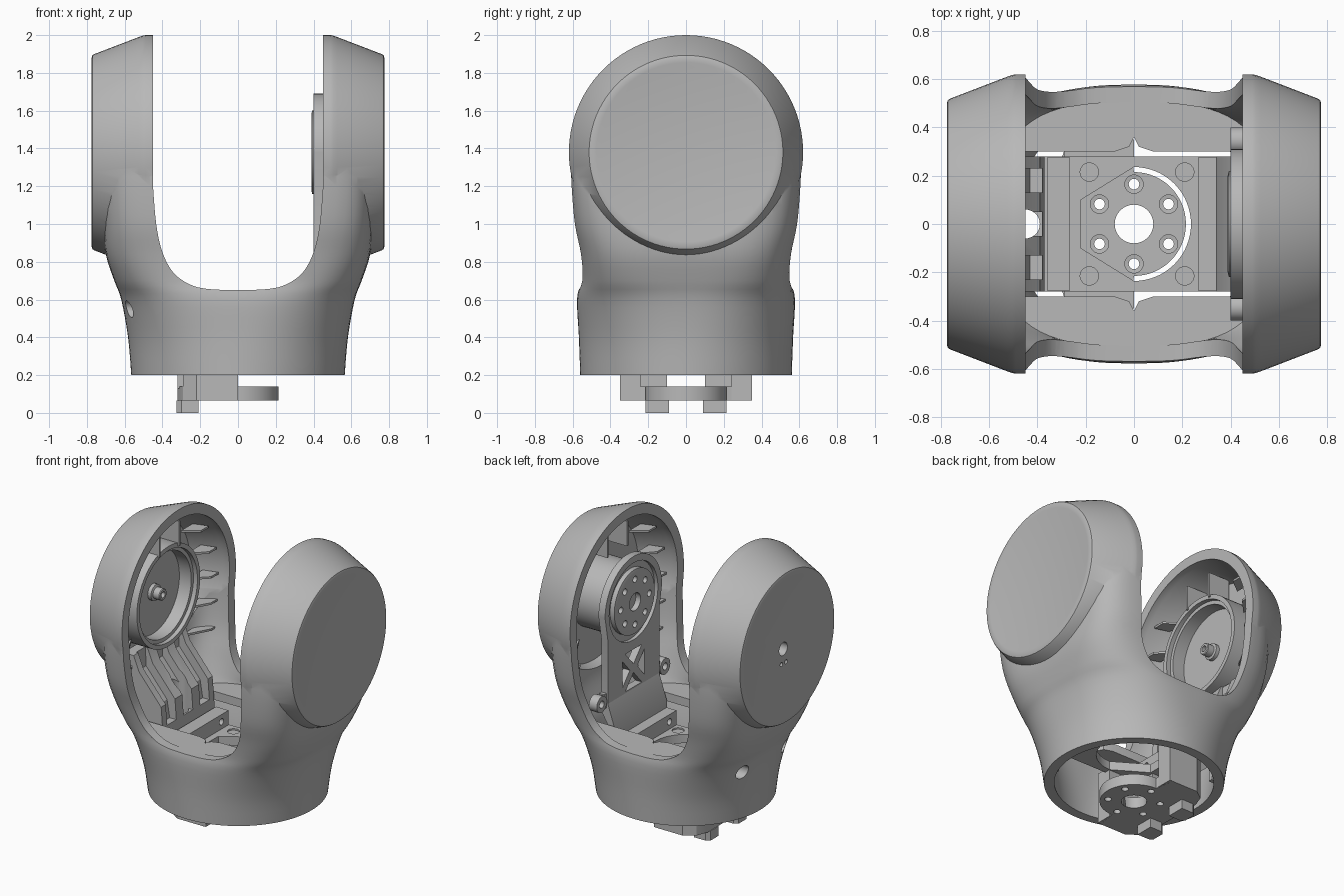
import bpy, bmesh
from math import cos, sin, pi, radians, sqrt

cube = bpy.data.objects.get("Cube")
if cube:
    bpy.data.objects.remove(cube, do_unlink=True)

grey = bpy.data.materials.new("plain grey")
grey.use_nodes = True
grey.diffuse_color = (0.48, 0.48, 0.48, 1)
grey.node_tree.nodes["Principled BSDF"].inputs["Base Color"].default_value = (0.48, 0.48, 0.48, 1)

HUB = 1.38  # height of the fork axis


def finish(name, bm):
    bmesh.ops.recalc_face_normals(bm, faces=bm.faces[:])
    mesh = bpy.data.meshes.new(name)
    bm.to_mesh(mesh)
    bm.free()
    mesh.materials.append(grey)
    obj = bpy.data.objects.new(name, mesh)
    bpy.context.collection.objects.link(obj)
    return obj


def skin(name, rings):
    """Closed solid through a list of equal-length rings."""
    bm = bmesh.new()
    rows = [[bm.verts.new(p) for p in ring] for ring in rings]
    n = len(rows[0])
    for a, b in zip(rows, rows[1:]):
        for i in range(n):
            bm.faces.new((a[i], a[(i + 1) % n], b[(i + 1) % n], b[i]))
    bm.faces.new(rows[0])
    bm.faces.new(rows[-1])
    return finish(name, bm)


def prism(name, pts, axis, lo, hi):
    place = {"x": lambda u, v, w: (w, u, v),
             "y": lambda u, v, w: (u, w, v),
             "z": lambda u, v, w: (u, v, w)}[axis]
    return skin(name, [[place(u, v, w) for u, v in pts] for w in (lo, hi)])


def disc(u, v, r, n=32):
    return [(u + r * cos(2 * pi * i / n), v + r * sin(2 * pi * i / n)) for i in range(n)]


def arc(u, v, r, start, n=32):
    """Half circle beginning at the start angle."""
    return [(u + r * cos(start + pi * i / n), v + r * sin(start + pi * i / n)) for i in range(n + 1)]


def box(name, x, y, z):
    return prism(name, [(x[0], y[0]), (x[1], y[0]), (x[1], y[1]), (x[0], y[1])], "z", *z)


def boolean(obj, others, op="DIFFERENCE"):
    for other in others:
        mod = obj.modifiers.new("cut", "BOOLEAN")
        mod.operation, mod.solver, mod.object = op, "EXACT", other
        bpy.context.view_layer.update()
        graph = bpy.context.evaluated_depsgraph_get()
        mesh = bpy.data.meshes.new_from_object(obj.evaluated_get(graph))
        obj.modifiers.clear()
        obj.data = mesh
        bpy.data.objects.remove(other, do_unlink=True)
    return obj


def spline(keys, steps):
    """Catmull-Rom interpolation through tuples."""
    ext = [keys[0]] + keys + [keys[-1]]
    out = []
    for p0, p1, p2, p3 in zip(ext, ext[1:], ext[2:], ext[3:]):
        for k in range(steps):
            t = k / steps
            out.append(tuple(b + 0.5 * t * (c - a + t * (2 * a - 5 * b + 4 * c - d + t * (3 * (b - c) + d - a)))
                             for a, b, c, d in zip(p0, p1, p2, p3)))
    return out + [keys[-1]]


# Body sections: height, half width, half depth, squareness
SECTIONS = [(0.2, 0.565, 0.56, 2), (0.4, 0.582, 0.567, 2.2), (0.6, 0.618, 0.577, 2.7),
            (0.7, 0.655, 0.558, 3.6), (0.84, 0.7, 0.566, 4.5), (1.0, 0.713, 0.596, 5.4),
            (1.2, 0.718, 0.612, 6), (HUB, 0.705, 0.619, 6)]


def loft(name, wall):
    rings = []
    for z, a, b, n in spline(SECTIONS, 4):
        ring = []
        for i in range(96):
            c, s = cos(2 * pi * i / 96), sin(2 * pi * i / 96)
            r = (abs(c / (a - wall)) ** n + abs(s / (b - wall)) ** n) ** (-1 / n)
            ring.append((r * c, r * s, z))
        rings.append(ring)
    if wall:
        rings.insert(0, [(x, y, 0.1) for x, y, z in rings[0]])
    return skin(name, rings)


def hub(name, side, profile, n=96):
    """Solid of revolution about the fork axis from (x, radius) pairs."""
    return skin(name, [[(side * x, y, z) for y, z in disc(0, HUB, r, n)] for x, r in profile])


# Outer shell: lofted body, two tapered hubs, fork gap and hollow inside
CAP = [(0.3, 0.62), (0.49, 0.62), (0.505, 0.617), (0.525, 0.61), (0.762, 0.519),
       (0.771, 0.513), (0.775, 0.5), (0.775, 0.475), (0.77, 0.45)]
CAVITY = [(0.28, 0.55), (0.5, 0.55), (0.7, 0.48)]
half = spline([(0.0, 0.65), (0.15, 0.655), (0.25, 0.678), (0.34, 0.74), (0.4, 0.85),
               (0.433, 1.0), (0.45, 1.2)], 5)
saddle = [(-x, z) for x, z in half[:0:-1]] + half
shell = loft("fork_shell", 0)
boolean(shell, [hub("cap", s, CAP) for s in (-1, 1)], "UNION")
boolean(shell, [loft("hollow", 0.065)] + [hub("hollow_cap", s, CAVITY) for s in (-1, 1)])
gap = [(-0.45, 2.2)] + saddle + [(0.45, 2.2)]
boolean(shell, [prism("gap", gap, "y", -1, 1)])
drills = [(0.04, HUB, 0.045), (0.06, 1.28, 0.014), (0.01, 1.28, 0.014), (0.22, 0.55, 0.048), (-0.25, 0.55, 0.045)]
boolean(shell, [prism("drill", disc(y, z, r), "x", -0.9, -0.4) for y, z, r in drills])

# Flat shelves reaching inward from the saddle, with a small notch in the middle
edge = [(0, 0.36), (0.02, 0.32), (0.08, 0.3), (0.47, 0.3), (0.47, 0.43), (0.34, 0.505), (0, 0.53)]
for s, word in ((-1, "front"), (1, "back")):
    loop = [(x, s * y) for x, y in edge] + [(-x, s * y) for x, y in edge[-2:0:-1]]
    prism(word + "_shelf", loop, "z", 0.59, 0.648)

# Level stiffening ribs along the side walls of both arms, plus one at the crown
for s, word in ((-1, "right"), (1, "left")):
    for t, end in ((-1, "front"), (1, "back")):
        for k in range(5):
            z = 0.98 + 0.18 * k
            rise = z - HUB
            wall = sqrt(0.28 - max(rise, 0) ** 2)
            inner = sqrt(max(0.125 - rise ** 2, 0.07))
            gusset = [(s * 0.52, t * (wall - 0.08)), (s * 0.52, t * wall), (s * 0.62, t * (wall - 0.03)), (s * 0.62, t * inner)]
            prism(f"{word}_{end}_rib_{k + 1}", gusset, "z", z - 0.007, z + 0.007)
        box(f"{word}_{end}_crown_rib", sorted((s * 0.52, s * 0.68)), sorted((t * 0.1, t * 0.114)), (1.69, 1.86))

# Bearing cup and spindle inside the right arm
cup = hub("bearing_cup", -1, [(0.53, 0.345), (0.715, 0.345)], 64)
boolean(cup, [hub("bore", -1, [(0.4, 0.315), (0.56, 0.315)], 64), hub("bore", -1, [(0.5, 0.29), (0.65, 0.29)], 64)])
spindle = hub("spindle", -1, [(0.57, 0.035), (0.575, 0.04), (0.62, 0.04), (0.625, 0.055), (0.69, 0.055)], 32)
boolean(spindle, [hub("bore", -1, [(0.4, 0.02), (0.64, 0.02)], 24)])

# Bent and grooved bracket at the foot of the right arm
bend = [(-0.68, 1.06), (-0.6, 1.06), (-0.56, 0.96), (-0.39, 0.76), (-0.37, 0.5), (-0.45, 0.4), (-0.52, 0.6), (-0.68, 0.85)]
bracket = prism("right_bracket", bend, "y", -0.28, 0.28)
groove = [(-0.62, 1.2), (-0.5, 1.2), (-0.3, 0.76), (-0.3, 0.62), (-0.43, 0.62), (-0.45, 0.74), (-0.61, 0.93)]
boolean(bracket, [prism("groove", groove, "y", y - 0.05, y + 0.05) for y in (-0.18, 0, 0.18)])
boolean(bracket, [prism("slot", disc(-0.45, 0, 0.06), "z", 0.3, 0.9)])

# Actuator plate inside the left arm, with truss openings and ears
outline = arc(0, HUB, 0.31, 0) + [(-0.28, 1.22), (-0.28, 0.76), (0.28, 0.76), (0.28, 1.22)]
plate = prism("actuator_plate", outline, "x", 0.4, 0.45)
truss = [[(-0.09, 1.05), (0.09, 1.05), (0, 0.95)], [(-0.09, 0.79), (0.09, 0.79), (0, 0.89)],
         [(-0.12, 1.01), (-0.12, 0.83), (-0.04, 0.92)], [(0.12, 1.01), (0.12, 0.83), (0.04, 0.92)]]
boolean(plate, [prism("opening", t, "x", 0.3, 0.6) for t in truss])
boolean(plate, [hub("recess", 1, [(0.38, 0.265), (0.425, 0.265)], 64)])
for s, word in ((-1, "front"), (1, "back")):
    ear = prism(word + "_ear", disc(s * 0.345, 0.8, 0.055), "x", 0.4, 0.46)
    boolean(ear, [prism("bore", disc(s * 0.345, 0.8, 0.024), "x", 0.3, 0.6)])
    box(word + "_ear_arm", (0.41, 0.45), sorted((s * 0.27, s * 0.305)), (0.75, 0.85))
hub("actuator_body", 1, [(0.44, 0.24), (0.7, 0.24)], 64)
horn = hub("output_horn", 1, [(0.388, 0.2), (0.393, 0.22), (0.43, 0.22)], 64)
boolean(horn, [hub("bore", 1, [(0.3, 0.06), (0.425, 0.06)])])
boolean(horn, [prism("bore", disc(0.155 * cos(k * pi / 4), HUB + 0.155 * sin(k * pi / 4), 0.022, 16), "x", 0.3, 0.42)
               for k in range(8)])

# Bent foot of the actuator plate
foot = [(0.4, 0.78), (0.45, 0.78), (0.45, 0.72), (0.38, 0.6), (0.38, 0.44), (0.34, 0.44), (0.34, 0.6)]
prism("plate_foot", foot, "y", -0.28, 0.28)

# Base actuator mount: floor plate with a pointed round opening and side rails
floor = box("mount_floor", (-0.37, 0.37), (-0.28, 0.28), (0.4, 0.46))
opening = arc(0, 0, 0.236, -pi / 2) + [(-0.22, 0.1), (-0.22, -0.1)]
boolean(floor, [prism("opening", opening, "z", 0.3, 0.6)])
boolean(floor, [prism("screw_hole", disc(x, y, 0.038), "z", 0.45, 0.6) for x in (-0.185, 0.21) for y in (-0.215, 0.215)])
box("left_mount_wall", (0.36, 0.47), (-0.28, 0.28), (0.4, 0.43))
for s, word in ((-1, "right"), (1, "left")):
    rail = box(word + "_rail", sorted((s * 0.265, s * 0.36)), (-0.275, 0.275), (0.4, 0.56))
    boolean(rail, [prism("bore", disc(y, 0.51, 0.022, 16), "x", -1, 1) for y in (-0.2, 0.2)])
    for t, end in ((-1, "front"), (1, "back")):
        box(f"{word}_{end}_post", sorted((s * 0.4, s * 0.44)), sorted((t * 0.25, t * 0.28)), (0.25, 0.6))

# Base yoke: flange with countersunk holes, uprights and two feet
flange_pts = arc(0, 0, 0.215, -pi / 2)
flange_pts += [(-0.02, 0.35), (-0.22, 0.35), (-0.29, 0.3), (-0.32, 0.22),
               (-0.32, -0.22), (-0.29, -0.3), (-0.22, -0.35), (-0.02, -0.35)]
flange = prism("yoke_flange", flange_pts, "z", 0.065, 0.14)
boolean(flange, [prism("bore", disc(0, 0, 0.08), "z", 0, 0.3)])
for k in range(6):
    a = pi / 6 + k * pi / 3
    steps = [(0, 0.022), (0.125, 0.022), (0.127, 0.038), (0.3, 0.038)]
    boolean(flange, [skin("bore", [[(x, y, z) for x, y in disc(0.165 * cos(a), 0.165 * sin(a), r, 24)] for z, r in steps])])
for s, word in ((-1, "front"), (1, "back")):
    side = [(0, s * 0.24), (0, s * 0.35), (-0.22, s * 0.35), (-0.29, s * 0.3), (-0.29, s * 0.24)]
    prism(word + "_yoke_upright", side, "z", 0.066, 0.42)
    box(word + "_yoke_block", (-0.32, -0.235), sorted((s * 0.1, s * 0.25)), (0.13, 0.4))
    pad = [(-0.325, s * 0.11), (-0.3, s * 0.09), (-0.21, s * 0.09), (-0.21, s * 0.215), (-0.3, s * 0.215), (-0.325, s * 0.195)]
    prism(word + "_yoke_foot", pad, "z", 0, 0.066)

# Smooth shading with crisp edges
bpy.ops.object.select_all(action="DESELECT")
for obj in bpy.context.collection.objects:
    if obj.type == "MESH":
        obj.select_set(True)
        bpy.context.view_layer.objects.active = obj
bpy.ops.object.shade_smooth_by_angle(angle=radians(30))
